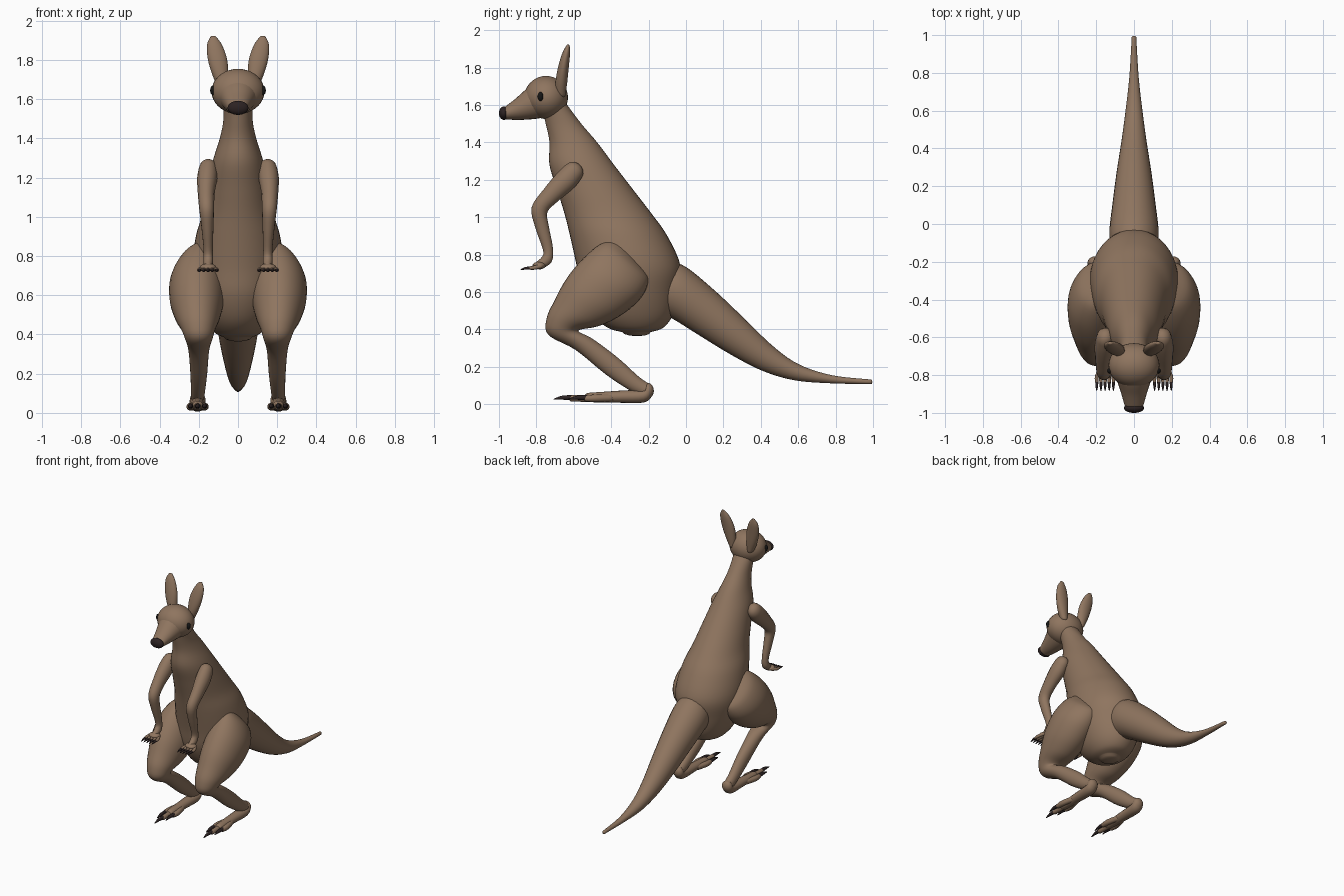
import bpy, bmesh, math
from mathutils import Vector

cube = bpy.data.objects.get("Cube")
if cube:
    bpy.data.objects.remove(cube, do_unlink=True)


def make_material(name, colour):
    mat = bpy.data.materials.new(name)
    mat.use_nodes = True
    mat.diffuse_color = (*colour, 1)
    mat.node_tree.nodes["Principled BSDF"].inputs["Base Color"].default_value = (*colour, 1)
    return mat


FUR = make_material("brown fur", (.275, .178, .115))
DARK = make_material("dark nose and claws", (.025, .016, .016))
BLACK = make_material("black eyes", (.008, .008, .008))


def finish(name, bm, mat):
    """Turn a bmesh into a smooth shaded object."""
    bmesh.ops.recalc_face_normals(bm, faces=bm.faces)
    for face in bm.faces:
        face.smooth = True
    mesh = bpy.data.meshes.new(name)
    bm.to_mesh(mesh)
    bm.free()
    mesh.materials.append(mat)
    obj = bpy.data.objects.new(name, mesh)
    bpy.context.collection.objects.link(obj)
    return obj


def spline(a, b, c, d, t):
    return b + t / 2 * (c - a + t * (2 * a - 5 * b + 4 * c - d + t * (3 * (b - c) + d - a)))


def loft(name, sections, mat=FUR, side=1, steps=5, segments=24, dome=.5):
    """Skin ellipses; each is (x, front y, front z, back y, back z, half width)."""
    rows = []
    last = len(sections) - 1
    for i in range(last):
        quad = [sections[min(max(k, 0), last)] for k in range(i - 1, i + 3)]
        for s in range(steps):
            rows.append([spline(*v, s / steps) for v in zip(*quad)])
    rows.append(list(sections[-1]))
    rings = []
    for x, ya, za, yb, zb, width in rows:
        a, b = Vector((side * x, ya, za)), Vector((side * x, yb, zb))
        rings.append(((a + b) / 2, (a - b) / 2, width))

    # rounded ends
    def cap(end, neighbour):
        centre, half, width = end
        out = (centre - neighbour[0]).normalized() * min(half.length, width) * dome
        angles = [math.radians(k) for k in (30, 55, 75, 87)]
        return [(centre + out * math.sin(t), half * math.cos(t), width * math.cos(t)) for t in angles]

    rings = cap(rings[0], rings[1])[::-1] + rings + cap(rings[-1], rings[-2])
    bm = bmesh.new()
    loops = []
    for centre, half, width in rings:
        loops.append([bm.verts.new(centre + half * math.cos(t) + Vector((width * math.sin(t), 0, 0)))
                      for t in (math.tau * k / segments for k in range(segments))])
    for p, q in zip(loops, loops[1:]):
        for k in range(segments):
            n = (k + 1) % segments
            bm.faces.new((p[k], p[n], q[n], q[k]))
    bm.faces.new(loops[0])
    bm.faces.new(loops[-1])
    return finish(name, bm, mat)


def tube(name, path, mat=FUR, side=1, flat=1, segments=16):
    """Round limb along points (x, y, z, radius); flat scales its width."""
    sections = []
    for i, (x, y, z, r) in enumerate(path):
        before, after = path[max(i - 1, 0)], path[min(i + 1, len(path) - 1)]
        along = Vector((0, after[1] - before[1], after[2] - before[2])).normalized()
        off = along.cross(Vector((1, 0, 0))) * r
        sections.append((x, y + off.y, z + off.z, y - off.y, z - off.z, r * flat))
    return loft(name, sections, mat, side, 4, segments, 1)


def ball(name, centre, radii, mat=FUR):
    bm = bmesh.new()
    bmesh.ops.create_uvsphere(bm, u_segments=32, v_segments=18, radius=1)
    bmesh.ops.scale(bm, vec=radii, verts=bm.verts)
    bmesh.ops.translate(bm, vec=centre, verts=bm.verts)
    return finish(name, bm, mat)


# torso and neck: height, front, back, half width
torso = [(.385, -.34, -.19, .07), (.41, -.42, -.12, .12), (.48, -.5, -.07, .17),
         (.6, -.56, -.045, .215), (.74, -.585, -.03, .235), (.9, -.62, -.1, .215),
         (1.02, -.65, -.185, .18), (1.15, -.69, -.285, .155), (1.28, -.73, -.385, .13),
         (1.4, -.73, -.475, .093), (1.5, -.75, -.56, .074), (1.62, -.78, -.65, .075)]
loft("torso_and_neck", [(0, f, z, b, z, w) for z, f, b, w in torso], segments=40, dome=.3)

# tail: upper edge, lower edge, half width
tail = [(-.14, .76, -.14, .49, .12), (-.02, .745, -.06, .45, .13), (.14, .62, .06, .375, .115),
        (.31, .46, .24, .265, .092), (.46, .315, .41, .178, .067), (.6, .215, .58, .128, .046),
        (.78, .155, .77, .112, .025), (.99, .132, .99, .107, .012)]
loft("tail", [(0, *row) for row in tail])

# head
ball("skull", (0, -.748, 1.64), (.135, .117, .115))
snout = [(-.79, 1.735, -.75, 1.535, .112), (-.86, 1.68, -.81, 1.525, .088),
         (-.91, 1.635, -.89, 1.52, .067), (-.965, 1.592, -.955, 1.522, .05)]
loft("snout", [(0, *row) for row in snout])
ball("nose", (0, -.974, 1.556), (.053, .026, .036), DARK)

for side, label in ((1, "left_"), (-1, "right_")):
    ball(label + "eye", (side * .128, -.778, 1.645), (.014, .015, .024), BLACK)

    # ear
    loft(label + "ear", [(.075, -.7, 1.66, -.645, 1.65, .025), (.09, -.697, 1.73, -.635, 1.72, .041),
                         (.105, -.682, 1.81, -.627, 1.8, .049), (.12, -.66, 1.88, -.62, 1.875, .038),
                         (.126, -.638, 1.92, -.622, 1.918, .014)], side=side)

    # thigh, shin and ankle
    loft(label + "leg", [(.17, -.37, .88, -.22, .72, .04), (.195, -.45, .86, -.2, .66, .1),
                         (.208, -.55, .78, -.24, .57, .138), (.21, -.64, .67, -.34, .48, .138),
                         (.207, -.7, .56, -.46, .42, .115), (.203, -.745, .46, -.56, .4, .088),
                         (.2, -.735, .37, -.57, .385, .07), (.2, -.59, .29, -.5, .35, .053),
                         (.2, -.43, .16, -.36, .245, .043), (.204, -.31, .08, -.25, .145, .036),
                         (.206, -.25, .05, -.18, .1, .033)], side=side, segments=32)

    # foot with a long middle toe and two side toes
    tube(label + "foot", [(.206, -.2, .075, .034), (.206, -.23, .045, .036), (.206, -.36, .04, .032),
                          (.206, -.52, .036, .025)], side=side, flat=1.15)
    for toe, shift, reach in (("inner", -.036, -.53), ("middle", 0, -.61), ("outer", .036, -.53)):
        x = .206 + shift
        tube(label + toe + "_toe", [(.206 + shift * .5, -.4, .034, .02), (x, -.48, .032, .02),
                                    (x, reach, .031, .017)], side=side)
        tube(label + toe + "_toe_claw", [(x, reach, .034, .014), (x, reach - .05, .035, .011),
                                         (x, reach - .095, .027, .003)], DARK, side)

    # arm
    tube(label + "arm", [(.153, -.6, 1.245, .055), (.157, -.645, 1.195, .06), (.162, -.72, 1.12, .05),
                         (.16, -.783, 1.04, .044), (.156, -.77, .95, .036), (.152, -.738, .83, .027),
                         (.152, -.744, .775, .029), (.152, -.785, .742, .024)], side=side, flat=.86)
    ball(label + "palm", (side * .153, -.785, .742), (.042, .035, .02))

    # fingers and claws
    for n in range(5):
        spread = (n - 2) * .022
        x = .153 + spread
        tube(f"{label}finger_{n + 1}", [(.153 + spread * .7, -.775, .738, .012), (x, -.81, .73, .011),
                                        (x, -.835, .728, .009)], side=side, segments=10)
        tube(f"{label}finger_claw_{n + 1}", [(x, -.832, .728, .009), (x, -.86, .726, .007),
                                             (x, -.882, .72, .002)], DARK, side, segments=10)
